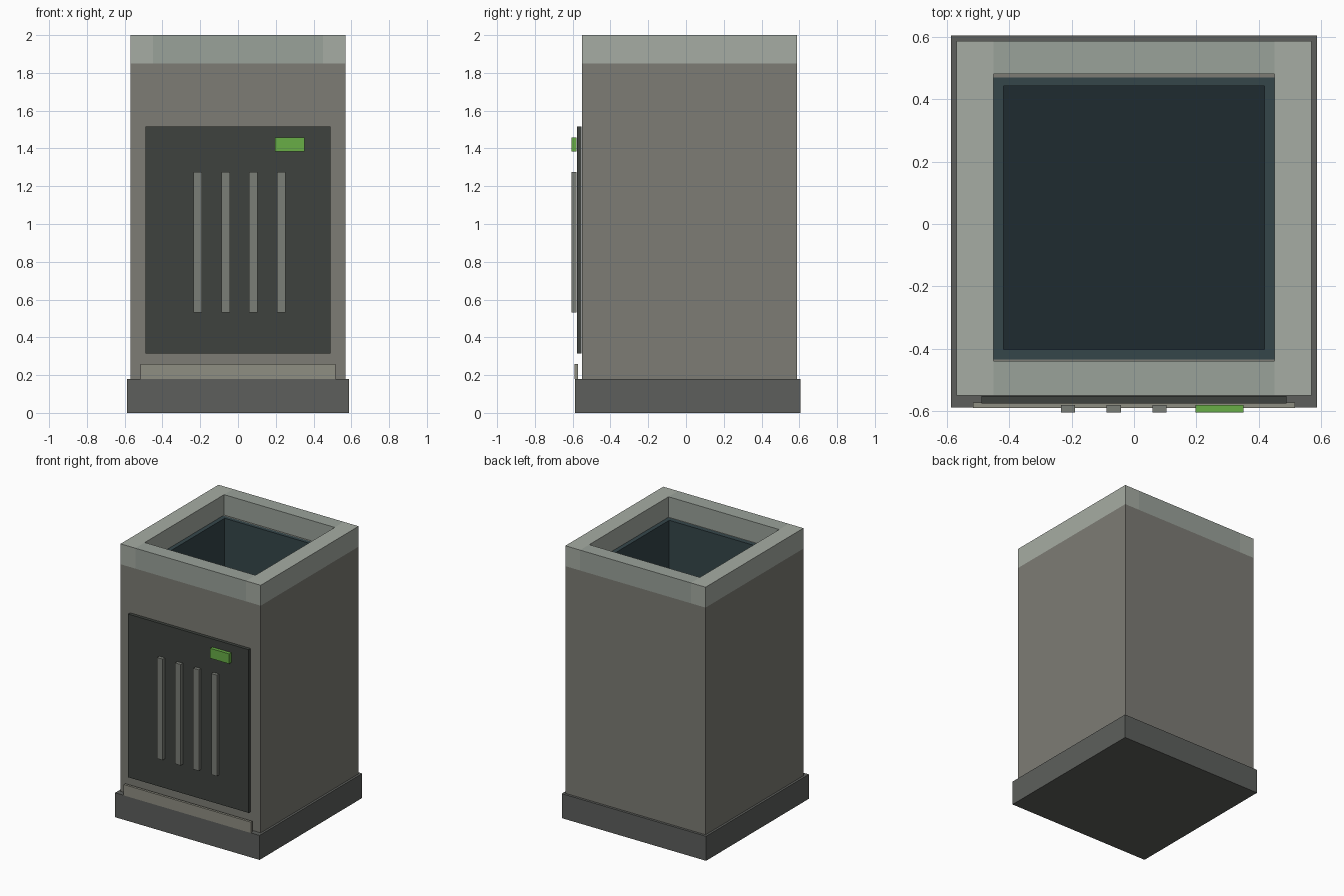
import bpy

if "Cube" in bpy.data.objects:
    bpy.data.objects.remove(bpy.data.objects["Cube"])


def material(name, hex_colour):
    """Flat colour from an sRGB hex string."""
    rgb = [int(hex_colour[i:i + 2], 16) / 255 for i in (0, 2, 4)]
    lin = [c / 12.92 if c <= 0.04045 else ((c + 0.055) / 1.055) ** 2.4 for c in rgb]
    m = bpy.data.materials.new(name)
    m.diffuse_color = (*lin, 1)
    m.use_nodes = True
    m.node_tree.nodes["Principled BSDF"].inputs["Base Color"].default_value = m.diffuse_color
    return m


def box(name, x, y, z, mat):
    """Box from its (min, max) extents on each axis."""
    spans = (x, y, z)
    bpy.ops.mesh.primitive_cube_add(size=1, location=[(a + b) / 2 for a, b in spans])
    ob = bpy.context.object
    ob.name = name
    ob.scale = [b - a for a, b in spans]
    bpy.ops.object.transform_apply(location=False, rotation=False, scale=True)
    ob.data.materials.append(mat)
    return ob


def frame(name, outer_x, outer_y, inner_x, inner_y, z, side_mat, cross_mat):
    """Four walls around an opening; side walls run the full depth."""
    box(name + "_left", (-outer_x, -inner_x), outer_y, z, side_mat)
    box(name + "_right", (inner_x, outer_x), outer_y, z, side_mat)
    box(name + "_front", (-inner_x, inner_x), (outer_y[0], inner_y[0]), z, cross_mat)
    box(name + "_back", (-inner_x, inner_x), (inner_y[1], outer_y[1]), z, cross_mat)


shell = material("shell_grey", "7d7c75")
rim_side = material("rim_light", "a6aca3")
rim_cross = material("rim_mid", "9aa29a")
dark = material("door_dark", "3e423e")
base = material("base_grey", "5d5f5c")
slat = material("slat_grey", "7b7e77")
kick = material("kick_plate_grey", "8f8e82")
liner = material("liner_dark", "35464a")
void = material("liner_floor_dark", "1e2b30")
green = material("indicator_green", "68ae46")

BODY_Y = (-0.55, 0.587)

# Plinth
box("plinth", (-0.587, 0.587), (-0.588, 0.605), (0, 0.18), base)

# Hollow body and top rim
frame("body", 0.57, BODY_Y, 0.45, (-0.435, 0.47), (0.18, 1.85), shell, shell)
frame("rim", 0.57, BODY_Y, 0.45, (-0.44, 0.481), (1.85, 2.0), rim_side, rim_cross)

# Inner liner with floor, its top edge level with the body
frame("liner", 0.45, (-0.435, 0.47), 0.418, (-0.402, 0.442), (0.18, 1.85), liner, liner)
box("liner_floor", (-0.418, 0.418), (-0.402, 0.442), (0.18, 0.25), void)

# Front door, kick plate and indicator
box("door", (-0.49, 0.49), (-0.576, -0.552), (0.315, 1.515), dark)
box("kick_plate", (-0.517, 0.517), (-0.59, -0.572), (0.18, 0.26), kick)
box("indicator", (0.197, 0.352), (-0.605, -0.58), (1.385, 1.458), green)

# Raised slats on the door
for i in range(4):
    cx = -0.212 + 0.147 * i
    box(f"slat_{i + 1}", (cx - 0.0225, cx + 0.0225), (-0.605, -0.58), (0.532, 1.275), slat)
